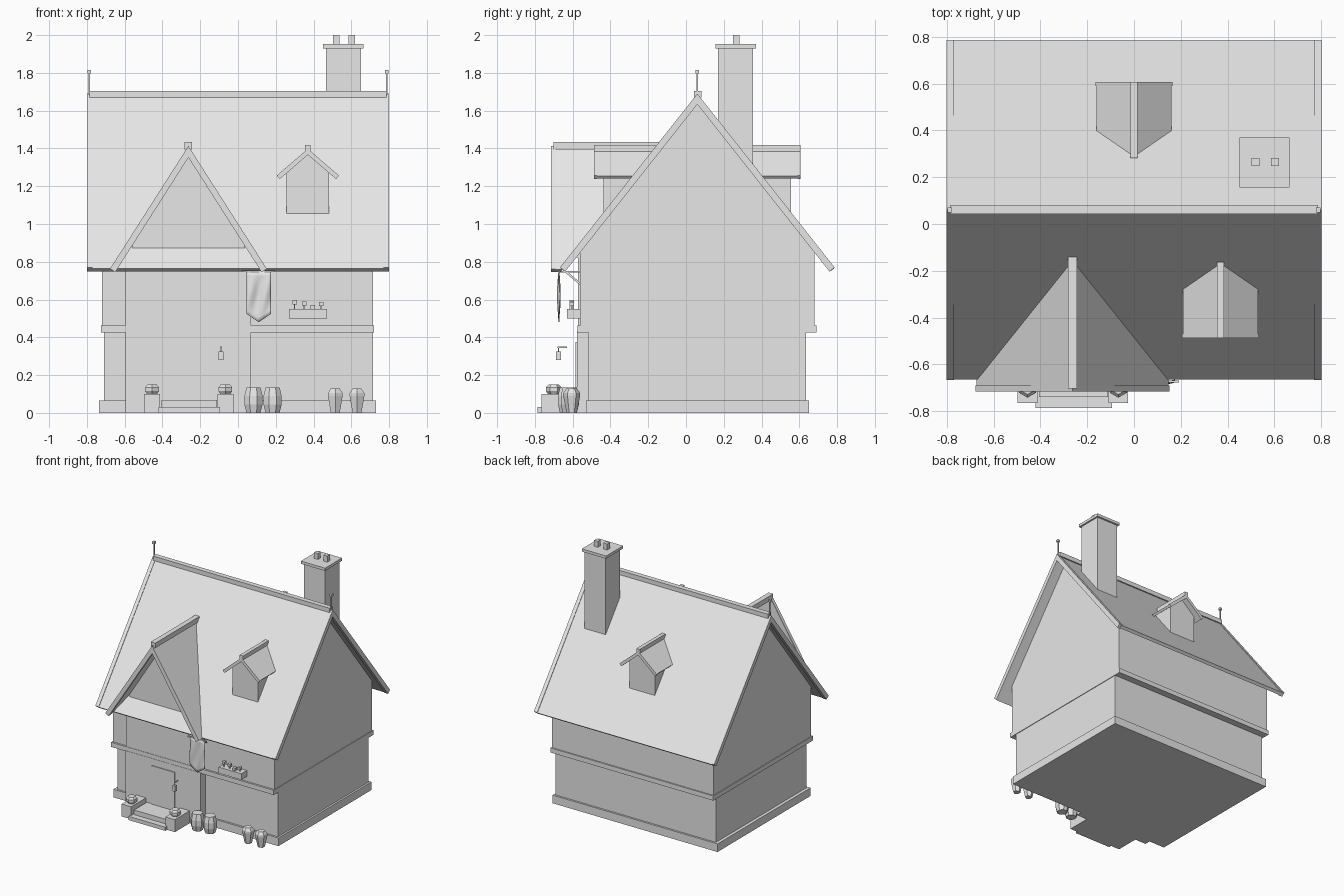
import bpy, bmesh, math
from mathutils import Matrix

cube = bpy.data.objects.get("Cube")
if cube:
    bpy.data.objects.remove(cube, do_unlink=True)

mat = bpy.data.materials.new("plain_grey")
mat.use_nodes = True
GREY = (0.8, 0.8, 0.8, 1)
mat.diffuse_color = GREY
mat.node_tree.nodes["Principled BSDF"].inputs["Base Color"].default_value = GREY

MID_Y, RIDGE_Z, HALF, RISE = 0.06, 1.69, 0.725, 0.92


def finish(name, bm):
    bmesh.ops.recalc_face_normals(bm, faces=bm.faces)
    mesh = bpy.data.meshes.new(name)
    bm.to_mesh(mesh)
    bm.free()
    mesh.materials.append(mat)
    obj = bpy.data.objects.new(name, mesh)
    bpy.context.collection.objects.link(obj)
    return obj


def box(name, x, y, z):
    bm = bmesh.new()
    size = [b - a for a, b in (x, y, z)]
    mid = [(a + b) / 2 for a, b in (x, y, z)]
    m = Matrix.Translation(mid) @ Matrix.Diagonal((*size, 1))
    bmesh.ops.create_cube(bm, size=1, matrix=m)
    return finish(name, bm)


def prism(name, profile, axis, start, end):
    """Extrude a (u, z) profile along x or y; the end may depend on z."""
    bm = bmesh.new()
    stop = end if callable(end) else (lambda z: end)
    put = (lambda a, u, z: (a, u, z)) if axis == "x" else (lambda a, u, z: (u, a, z))
    near = [bm.verts.new(put(start, u, z)) for u, z in profile]
    far = [bm.verts.new(put(stop(z), u, z)) for u, z in profile]
    bm.faces.new(near)
    bm.faces.new(far)
    n = len(profile)
    for i in range(n):
        j = (i + 1) % n
        bm.faces.new((near[i], near[j], far[j], far[i]))
    return finish(name, bm)


def vee(mid, top, half, rise, t):
    """Inverted V section of a pitched roof of thickness t."""
    run = math.hypot(half, rise)
    s, c = rise / run, half / run
    tip, low = (half, -rise), (half - t * s, -rise - t * c)
    pts = [(0, 0), tip, low, (0, -t / c), (-low[0], low[1]), (-tip[0], tip[1])]
    return [(mid + u, top + z) for u, z in pts]


def house_end(mid, half, bottom, shoulder, peak):
    return [(mid - half, bottom), (mid + half, bottom), (mid + half, shoulder),
            (mid, peak), (mid - half, shoulder)]


def turned(name, x, y, rings, sides):
    """Faceted pot from (radius, height) rings."""
    bm = bmesh.new()
    loops = []
    for r, z in rings:
        angles = [math.tau * (i + 0.5) / sides for i in range(sides)]
        loops.append([bm.verts.new((x + r * math.cos(a), y + r * math.sin(a), z)) for a in angles])
    bm.faces.new(loops[0])
    bm.faces.new(loops[-1])
    for a, b in zip(loops, loops[1:]):
        for i in range(sides):
            j = (i + 1) % sides
            bm.faces.new((a[i], a[j], b[j], b[i]))
    return finish(name, bm)


def main_roof_y(side):
    """Where a roof plane of the main roof lies at height z, a little inside."""
    return lambda z: MID_Y + side * ((RIDGE_Z - z) * HALF / RISE - 0.02)


# Main walls
box("plinth", (-0.735, 0.73), (-0.53, 0.65), (0, 0.065))
box("lower_walls", (-0.71, 0.715), (-0.515, 0.635), (0, 0.43))
box("floor_band", (-0.725, 0.72), (-0.575, 0.69), (0.425, 0.462))
prism("upper_walls", house_end(MID_Y, 0.62, 0.45, 0.865, 1.655), "x", -0.72, 0.715)

# Main roof
prism("main_roof", vee(MID_Y, RIDGE_Z - 0.005, HALF, RISE, 0.025), "x", -0.78, 0.78)
for label, a, b in (("right", -0.8, -0.77), ("left", 0.77, 0.8)):
    prism(label + "_bargeboard", vee(MID_Y, RIDGE_Z, HALF + 0.002, RISE, 0.035), "x", a, b)
box("ridge_beam", (-0.785, 0.785), (0.042, 0.082), (1.67, 1.705))
for label, x in (("right", -0.787), ("left", 0.787)):
    box(label + "_finial_rod", (x - 0.004, x + 0.004), (0.056, 0.064), (1.68, 1.8))
    box(label + "_finial_knob", (x - 0.01, x + 0.01), (0.05, 0.07), (1.797, 1.815))

# Chimney
box("chimney_shaft", (0.465, 0.652), (0.17, 0.355), (1.2, 1.935))
box("chimney_cap", (0.45, 0.665), (0.155, 0.37), (1.93, 1.952))
for x in (0.52, 0.602):
    box("chimney_pot", (x - 0.017, x + 0.017), (0.248, 0.282), (1.95, 2))

# Front bay with its large gable
BAY_X = -0.2625
box("bay_lower_wall", (-0.595, 0.07), (-0.577, -0.4), (0, 0.43))
prism("bay_upper_wall", house_end(BAY_X, 0.3325, 0.462, 0.845, 1.365), "y", -0.572, -0.2)
prism("bay_gable_panel", [(-0.595, 0.82), (0.07, 0.82), (BAY_X, 1.36)], "y", -0.579, -0.5)
prism("bay_roof", vee(BAY_X, 1.41, 0.41, 0.65, 0.025), "y", -0.7, main_roof_y(-1))
prism("bay_bargeboard", vee(BAY_X, 1.413, 0.415, 0.65, 0.033), "y", -0.715, -0.69)
box("bay_ridge_beam", (BAY_X - 0.02, BAY_X + 0.02), (-0.702, -0.14), (1.395, 1.435))

# Dormers, front and back
for label, x, side in (("front", 0.37, -1), ("back", 0, 1)):
    def out(d):
        return MID_Y + side * d
    prism(label + "_dormer_walls", house_end(x, 0.113, 1.03, 1.28, 1.375), "y", out(0.497), out(0.2))
    prism(label + "_dormer_roof", vee(x, 1.395, 0.16, 0.14, 0.018), "y", out(0.54), main_roof_y(side))
    prism(label + "_dormer_bargeboard", vee(x, 1.398, 0.165, 0.142, 0.024), "y", out(0.547), out(0.53))
    y0, y1 = sorted((out(0.547), out(0.222)))
    box(label + "_dormer_ridge", (x - 0.015, x + 0.015), (y0, y1), (1.385, 1.417))

# Door, steps and step pillars
box("door", (-0.365, -0.155), (-0.584, -0.57), (0.06, 0.375))
box("lower_step", (-0.42, -0.095), (-0.787, -0.57), (0, 0.03))
box("upper_step", (-0.405, -0.112), (-0.74, -0.57), (0, 0.067))
for x in (-0.455, -0.067):
    box("step_pillar", (x - 0.042, x + 0.042), (-0.765, -0.57), (0, 0.1))
    turned("pillar_pot", x, -0.7, [(0.03, 0.1), (0.042, 0.115), (0.042, 0.135), (0.028, 0.15)], 6)

# Wall lantern
box("lantern", (-0.102, -0.078), (-0.687, -0.663), (0.28, 0.325))
box("lantern_hook", (-0.092, -0.088), (-0.677, -0.673), (0.32, 0.348))
box("lantern_arm", (-0.094, -0.086), (-0.68, -0.63), (0.344, 0.351))

# Barrels and planters
for x, y in ((0.082, -0.63), (0.183, -0.615)):
    turned("barrel", x, y, [(0.04, 0), (0.052, 0.045), (0.052, 0.09), (0.04, 0.135)], 8)
for x in (0.515, 0.63):
    turned("planter", x, -0.605, [(0.027, 0), (0.045, 0.09), (0.045, 0.105), (0.028, 0.128)], 6)

# Flower box
box("flower_box", (0.27, 0.47), (-0.63, -0.555), (0.5, 0.55))
for x, top in ((0.3, 0.597), (0.35, 0.59), (0.395, 0.572), (0.44, 0.588)):
    box("flower_stem", (x - 0.003, x + 0.003), (-0.608, -0.602), (0.545, top - 0.01))
    box("flower_head", (x - 0.012, x + 0.012), (-0.617, -0.593), (top - 0.022, top))

# Hanging banner with its bracket
box("banner_rod", (0.025, 0.192), (-0.678, -0.668), (0.745, 0.755))
box("banner_arm", (0.104, 0.116), (-0.675, -0.55), (0.742, 0.752))
prism("banner_brace", [(-0.555, 0.67), (-0.555, 0.685), (-0.63, 0.75), (-0.638, 0.742)], "x", 0.104, 0.116)
bm = bmesh.new()
bmesh.ops.create_grid(bm, x_segments=12, y_segments=10, size=1)
for v in bm.verts:
    u, t = v.co.x, (1 - v.co.y) / 2
    drop = 0.27 - 0.045 * abs(u)
    wave = 0.008 * math.sin(u * 5 + t * 4) * math.sin(math.pi * t)
    v.co = (0.11 + 0.065 * u, -0.673 + wave, 0.75 - drop * t)
banner = finish("banner_cloth", bm)
for p in banner.data.polygons:
    p.use_smooth = True
solid = banner.modifiers.new("thickness", "SOLIDIFY")
solid.thickness = 0.004
solid.offset = 0
